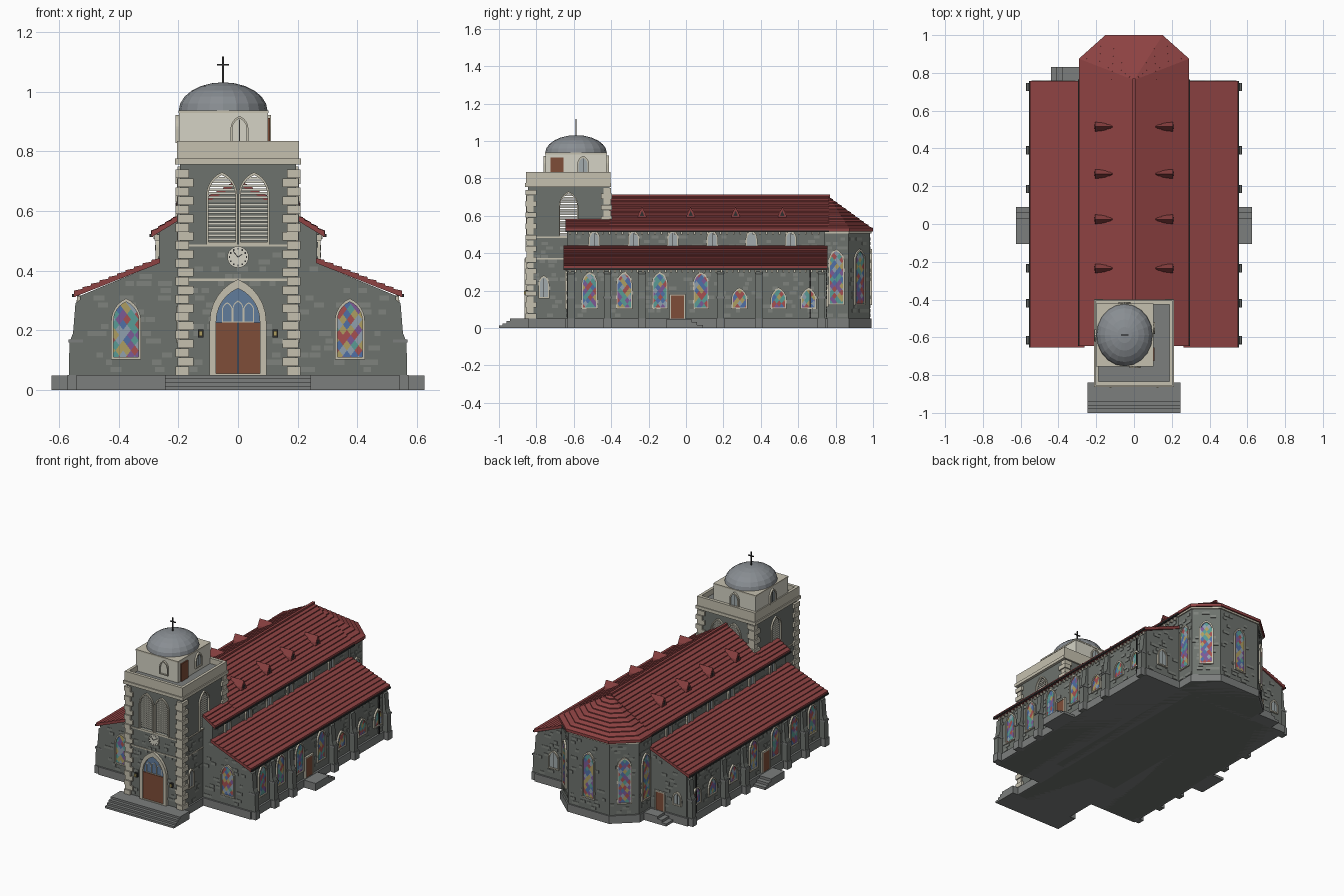
import bpy, bmesh, math, random
from mathutils import Matrix, Vector

if "Cube" in bpy.data.objects:
    bpy.data.objects.remove(bpy.data.objects["Cube"])
random.seed(4)

def mat(name, c):
    m = bpy.data.materials.new(name)
    m.diffuse_color = (*c, 1)
    m.use_nodes = True
    m.node_tree.nodes["Principled BSDF"].inputs["Base Color"].default_value = m.diffuse_color
    return m
STONE = mat("stone", (.155, .17, .155)); LIGHT = mat("light_stone", (.21, .225, .205))
BASE = mat("plinth_stone", (.2, .21, .205)); CREAM = mat("cream", (.56, .53, .43))
PALE = mat("pale_plaster", (.66, .65, .56)); ROOF = mat("roof_red", (.27, .055, .055))
WOOD = mat("wood", (.21, .075, .04)); DARK = mat("dark", (.03, .03, .03))
PANE = mat("pane", (.36, .41, .42)); BLUE = mat("blue_pane", (.12, .2, .33)); DOME = mat("dome_grey", (.25, .27, .29))
GLASS = [mat("glass_%d" % i, c) for i, c in enumerate([(.08, .16, .38), (.38, .08, .08), (.1, .33, .3),
         (.42, .34, .12), (.2, .1, .3), (.28, .35, .42)])]
I = Matrix()

def finish(name, bm, mats, M=I):
    bmesh.ops.recalc_face_normals(bm, faces=bm.faces)
    bm.transform(M)
    me = bpy.data.meshes.new(name)
    bm.to_mesh(me); bm.free()
    for m in (mats if isinstance(mats, list) else [mats]):
        me.materials.append(m)
    ob = bpy.data.objects.new(name, me)
    bpy.context.collection.objects.link(ob)
    return ob

def prism(name, pts, y0, y1, m, M=I):
    """Profile in x,z extruded along y."""
    bm = bmesh.new()
    a = [bm.verts.new((p[0], y0, p[1])) for p in pts]
    b = [bm.verts.new((p[0], y1, p[1])) for p in pts]
    bm.faces.new(a); bm.faces.new(b)
    for i in range(len(pts)):
        j = (i + 1) % len(pts)
        bm.faces.new((a[i], a[j], b[j], b[i]))
    return finish(name, bm, m, M)

def plan(name, pts, z0, z1, m):
    return prism(name, pts, -z1, -z0, m, Matrix.Rotation(-math.pi / 2, 4, 'X'))

def boxes(name, lst, m, M=I):
    """Many boxes (x0,x1,y0,y1,z0,z1) in one object."""
    bm = bmesh.new()
    for x0, x1, y0, y1, z0, z1 in lst:
        T = Matrix.Translation(((x0+x1)/2, (y0+y1)/2, (z0+z1)/2)) @ Matrix.Diagonal((abs(x1-x0), abs(y1-y0), abs(z1-z0), 1))
        bmesh.ops.create_cube(bm, size=1, matrix=T)
    return finish(name, bm, m, M)

def at(x, y, z=0, deg=0):
    """Local frame facing -y, turned about z (90 = faces +x)."""
    return Matrix.Translation((x, y, z)) @ Matrix.Rotation(math.radians(deg), 4, 'Z')

def lancet(a, h, z=0, cx=0, n=6):
    r = min(1.5 * a, h * .8); R = (a*a + r*r) / (2*a); t = math.asin(min(1, r / R))
    arc = [(a - R + R*math.cos(t*i/n), h - r + R*math.sin(t*i/n)) for i in range(n + 1)]
    pts = [(-a, 0), (a, 0)] + arc + [(-x, q) for x, q in arc[-2::-1]]
    return [(x + cx, q + z) for x, q in pts]

def surround(name, a, h, t, d, m, M):
    """Pointed frame around an opening."""
    out, inn = [(x, q - t) for x, q in lancet(a + t, h + 2.4*t)], lancet(a, h)
    bm = bmesh.new()
    L = [[bm.verts.new((x, y, z)) for x, z in p] for p, y in ((out, 0), (out, -d), (inn, -d), (inn, 0))]
    n = len(out)
    for k in range(3):
        for i in range(n):
            j = (i + 1) % n
            bm.faces.new((L[k][i], L[k][j], L[k+1][j], L[k+1][i]))
    return finish(name, bm, m, M)

def window(name, a, h, M, stained=True, pane=PANE, t=.008):
    surround(name + "_surround", a, h, t, .011, CREAM, M)
    bm = bmesh.new()
    bm.faces.new([bm.verts.new((x, -.004, z)) for x, z in lancet(a, h)])
    if stained:  # diamond leading
        s = .026
        for sx in (1, -1):
            for k in range(-14, 15):
                bmesh.ops.bisect_plane(bm, geom=bm.verts[:] + bm.edges[:] + bm.faces[:],
                                       plane_co=(sx * k * s + .003, 0, h * .4), plane_no=(sx, 0, .75))
        for f in bm.faces:
            f.material_index = random.randrange(len(GLASS))
    finish(name + "_glass", bm, GLASS if stained else pane, M)
    if not stained:
        boxes(name + "_bars", [(-.001, .001, -.006, -.003, 0, h * .95)], DARK, M)

def rough_stones(name, w, z0, z1, n, M, top=None):
    """Scattered raised blocks on a wall of half width w."""
    L = []
    for _ in range(n):
        x = random.uniform(-w, w - .04); z = z0 + .024 * random.randrange(int((z1 - z0) / .024))
        if top is None or z + .02 < top(x) and z + .02 < top(x + .04):
            L.append((x, x + random.uniform(.02, .04), -.003, .002, z, z + .017))
    boxes(name, L, LIGHT, M)

# --- nave and aisles
prism("nave", [(-.265, 0), (.265, 0), (.265, .53), (0, .69), (-.265, .53)], -.41, .76, STONE)

def courses(p, q, n=10, t=.016):
    """Stepped tile courses from eave p up to ridge q."""
    (x0, z0), (x1, z1) = p, q
    top = []
    for i in range(n):
        for f, l in ((i / n, .006), ((i + 1) / n, 0)):
            top.append((x0 + (x1-x0)*f, z0 + (z1-z0)*f + l))
    return top + [(x1, z1 - t), (x0, z0 - t)]

AY = [-.515, -.33, -.14, .08]; SY = [.285, .495, .655]
for s, side in ((1, "right"), (-1, "left")):
    X = Matrix.Diagonal((s, 1, 1, 1))
    F = lambda y, z, x=.53: at(s * x, y, z, 90 * s)
    prism(side + "_aisle", [(.19, 0), (.53, 0), (.53, .315), (.265, .425), (.19, .425)], -.635, .75, STONE, X)
    prism(side + "_nave_front", [(.19, .3), (.265, .3), (.265, .53), (.19, .575)], -.635, -.4, STONE, X)
    prism(side + "_aisle_roof", courses((.55, .327), (.262, .441)), -.655, .757, ROOF, X)
    prism(side + "_nave_roof", courses((.29, .528), (0, .706), 12), -.41, .765, ROOF, X)
    prism(side + "_nave_roof_front", courses((.29, .528), (.2, .583), 4), -.645, -.41, ROOF, X)
    boxes(side + "_gutters", [(.545, .556, -.655, .757, .312, .322), (.285, .296, -.645, .765, .512, .522),
                              (.532, .54, .66, .668, 0, .32)], DARK, X)
    boxes(side + "_eave_brackets", [(.525, .54, -.625 + .03*i, -.615 + .03*i, .296, .314) for i in range(46)]
          + [(.26, .28, -.625 + .035*i, -.615 + .035*i, .5, .52) for i in range(39)], CREAM, X)
    boxes(side + "_plinth", [(.19, .542, -.645, .76, 0, .05)], BASE, X)
    for y in (-.615, -.42, -.235, .185, .39, .725):  # buttresses
        prism(side + "_buttress", [(.52, 0), (.568, 0), (.565, .16), (.553, .19), (.545, .29), (.52, .31)],
              y - .019, y + .019, STONE, X)
        boxes(side + "_buttress_cap", [(.52, .569, y - .021, y + .021, .158, .168), (.52, .572, y - .022, y + .022, 0, .05)], BASE, X)
    for y in AY:
        window(side + "_aisle_window", .035, .18, F(y, .11))
    for y in SY:
        window(side + "_small_window", .035, .095, F(y, .11))
    for i in range(6):
        window(side + "_clerestory_window", .023, .075, F(-.49 + .21*i, .437, .265), False)
    boxes(side + "_door", [(-.034, .034, -.008, .01, .05, .175)], WOOD, F(-.045, 0))
    boxes(side + "_door_frame", [(-.042, -.034, -.012, .01, .05, .183), (.034, .042, -.012, .01, .05, .183),
                                 (-.042, .042, -.012, .01, .175, .183)], CREAM, F(-.045, 0))
    boxes(side + "_side_steps", [(.52, .625, -.105, .03, 0, .048), (.52, .625, .03, .06, 0, .032),
                                 (.52, .625, .06, .09, 0, .016)], BASE, X)
    window(side + "_front_window", .042, .185, at(s * .375, -.635, .11))
    if s > 0:
        window("back_aisle_window", .03, .1, at(.41, .75, .12, 180), False)
    for y in (-.235, .025, .265, .515):  # roof vents
        prism(side + "_roof_vent", [(-.024, .59), (.024, .59), (.02, .61), (0, .648), (-.02, .61)], -.002, .09, ROOF, at(s * .205, y, 0, 90 * s))
        prism(side + "_vent_opening", [(-.012, .598), (.012, .598), (0, .628)], -.004, 0, DARK, at(s * .205, y, 0, 90 * s))
    rough_stones(side + "_aisle_stones", .67, .06, .3, 110, F(.06, 0))
    rough_stones(side + "_clerestory_stones", .67, .43, .52, 40, F(.06, 0, .265))
    slope = lambda x: .425 - .42 * max(0, abs(x) - .265)
    rough_stones(side + "_front_stones", .16, .06, .42, 45, at(s * .36, -.635), lambda x: slope(s * .36 + x))
    rough_stones(side + "_back_stones", .12, .06, .4, 30, at(s * .405, .75, 0, 180), lambda x: slope(s * .405 - x))
boxes("roof_ridge", [(-.008, .008, -.41, .77, .698, .714)], ROOF)

# back door in the left aisle, with its steps
boxes("back_door", [(-.028, .028, -.008, .01, .05, .165)], WOOD, at(-.345, .75, 0, 180))
boxes("back_door_frame", [(-.035, -.028, -.011, .01, .05, .172), (.028, .035, -.011, .01, .05, .172),
                          (-.035, .035, -.011, .01, .165, .172)], CREAM, at(-.345, .75, 0, 180))
window("back_left_window", .022, .07, at(-.465, .75, .12, 180), False)
boxes("back_steps", [(-.38, -.27, .74, .83, 0, .048), (-.41, -.38, .74, .83, 0, .032), (-.44, -.41, .74, .83, 0, .016)], BASE)

# --- apse
def apse(k):
    return [(-.275 - k, .74), (-.275 - k, .868 + k*.4), (-.145 - k*.4, .983 + k), (.145 + k*.4, .983 + k),
            (.275 + k, .868 + k*.4), (.275 + k, .74)]
plan("apse_walls", apse(0), 0, .53, STONE)
plan("apse_plinth", apse(.008), 0, .05, BASE)
plan("apse_cornice", apse(.008), .505, .525, CREAM)
bm = bmesh.new()
apex, rings = Vector((0, .762, .7)), []
eave = [Vector((x, max(y, .76), .528)) for x, y in apse(.017)]
for i in range(10):
    for f, l in ((i / 10, .006), ((i + 1) / 10 * .999, 0)):
        rings.append([bm.verts.new(p.lerp(apex, f) + Vector((0, 0, l))) for p in eave])
rings.insert(0, [bm.verts.new(p - Vector((0, 0, .012))) for p in eave])
for a, b in zip(rings, rings[1:]):
    for i in range(5):
        bm.faces.new((a[i], a[i+1], b[i+1], b[i]))
bm.faces.new(rings[0])
finish("apse_roof", bm, ROOF)
P = apse(0)
for (x0, y0), (x1, y1) in zip(P, P[1:]):
    nx, ny = -(y1 - y0), x1 - x0
    M = at((x0 + x1) / 2, (y0 + y1) / 2, 0, math.degrees(math.atan2(nx, -ny)))
    window("apse_window", .035, .28, M @ Matrix.Translation((0, 0, .13)))
    rough_stones("apse_stones", math.hypot(nx, ny) / 2, .06, .5, 32, M)

# --- tower shaft and open belfry
boxes("tower_shaft", [(-.195, .195, -.845, -.41, 0, .475)], STONE)
boxes("tower_plinth", [(-.205, .205, -.855, -.41, 0, .05)], BASE)

def belfry_wall(name, w, cs, M):
    bm = bmesh.new()
    for loop in [[(-w, .475), (w, .475), (w, .77), (-w, .77)]] + [lancet(.045, .225, .495, c) for c in cs]:
        v = [bm.verts.new((x, 0, z)) for x, z in loop]
        for i in range(len(v)):
            bm.edges.new((v[i], v[(i + 1) % len(v)]))
    bmesh.ops.triangle_fill(bm, edges=bm.edges[:], use_beauty=True)
    g = bmesh.ops.extrude_face_region(bm, geom=bm.faces[:])
    bmesh.ops.translate(bm, verts=[e for e in g["geom"] if isinstance(e, bmesh.types.BMVert)], vec=(0, .025, 0))
    finish(name, bm, STONE, M)
    for c in cs:
        surround(name + "_arch", .045, .225, .007, .01, CREAM, M @ Matrix.Translation((c, 0, .495)))
        sl = []
        for i in range(17):
            z = .006 + .0128 * i
            u = max(0, (z - .157) / .068)
            hw = .045 * math.sqrt(max(0, 1 - u ** 1.6))
            sl.append((c - hw, c + hw, .004, .018, .495 + z, .503 + z))
        boxes(name + "_louvres", sl, PALE, M)
for nm, w, cs, M in (("belfry_front", .195, (-.054, .054), at(0, -.845)), ("belfry_back", .195, (-.054, .054), at(0, -.41, 0, 180)),
                     ("belfry_right", .2175, (0,), at(.195, -.6275, 0, 90)), ("belfry_left", .2175, (0,), at(-.195, -.6275, 0, -90))):
    belfry_wall(nm, w, cs, M)
    if "back" not in nm:
        rough_stones(nm + "_stones", w - .03, .06, .48, 50, M)
Q = []
for sx in (-1, 1):  # corner quoins with alternating lengths
    for yc, d, z0 in ((-.845, 1, .05), (-.41, -1, .45)):
        for i in range(int((.76 - z0) / .03)):
            a, b = (.045, .03) if i % 2 else (.03, .045)
            k = .008 if i % 2 else .014
            z = z0 + .03 * i
            Q.append((sx * (.195 - a), sx * (.195 + k), yc - d * k, yc + d * b, z, z + .0285))
boxes("tower_quoins", Q, CREAM)
boxes("tower_string_courses", [(-.2, .2, -.85, -.41, z, z + .008) for z in (.365, .48)], CREAM)
boxes("tower_cornice", [(-.212, .212, -.862, -.4, .755, .775)], CREAM)
boxes("tower_parapet", [(-.205, .205, -.855, -.835, .775, .834), (-.205, .205, -.425, -.405, .775, .834),
                        (-.205, -.187, -.855, -.405, .775, .834), (.187, .205, -.855, -.405, .775, .834)], CREAM)
boxes("tower_deck", [(-.19, .19, -.84, -.42, .76, .8)], BASE)
for s in (1, -1):
    window("tower_side_window", .021, .105, at(s * .195, -.76, .165, 90 * s), False)
    boxes("wall_lamp", [(s*.125 - .006, s*.125 + .006, -.865, -.845, .18, .197)], GLASS[3])
    boxes("lamp_frame", [(s*.125 - .009, s*.125 + .009, -.858, -.845, .175, .202)], DARK)

# entrance portal
surround("portal_surround", .073, .285, .022, .018, CREAM, at(0, -.845, .055))
prism("portal_tympanum", lancet(.073, .285, .055), -.85, -.84, BLUE)
boxes("entrance_doors", [(-.073, -.001, -.856, -.845, .05, .225), (.001, .073, -.856, -.845, .05, .225)], WOOD)
for x in (-.036, 0, .036):
    surround("tympanum_tracery", .015, .06 if x else .066, .003, .004, CREAM, at(x, -.85, .229))
boxes("entrance_steps", [(-.245, .245, -1 + .02*i, -.84, .0125*i, .0125*(i+1)) for i in range(4)], BASE)

# clock
prism("clock_face", [(.036*math.cos(k*math.pi/12), .445 + .036*math.sin(k*math.pi/12)) for k in range(24)], -.857, -.84, PALE)
boxes("clock_marks", [(.028*math.cos(k*math.pi/6) - .002, .028*math.cos(k*math.pi/6) + .002, -.859, -.856,
      .445 + .028*math.sin(k*math.pi/6) - .003, .445 + .028*math.sin(k*math.pi/6) + .003) for k in range(12)], DARK)
for a, l in ((55, .018), (-40, .026)):
    boxes("clock_hand", [(-.0015, .0015, -.859, -.856, 0, l)], DARK, Matrix.Translation((0, 0, .445)) @ Matrix.Rotation(math.radians(a), 4, 'Y'))

# --- domed lantern
boxes("lantern", [(-.198, .1, -.752, -.424, .78, .93)], PALE)
boxes("lantern_rim", [(-.2, .102, -.754, -.422, .928, .937)], CREAM)
window("lantern_front_window", .024, .075, at(.005, -.752, .835), False, PALE, .006)
window("lantern_side_window", .024, .075, at(.1, -.55, .835, 90), False)
window("lantern_left_window", .024, .075, at(-.198, -.59, .835, -90), False)
window("lantern_back_window", .024, .075, at(-.05, -.424, .835, 180), False)
boxes("lantern_door", [(.095, .108, -.725, -.655, .8, .912)], WOOD)
bm = bmesh.new()
bmesh.ops.create_uvsphere(bm, u_segments=20, v_segments=12, radius=1)
bmesh.ops.delete(bm, geom=[v for v in bm.verts if v.co.z < -.01], context='VERTS')
finish("dome", bm, DOME, Matrix.Translation((-.05, -.588, .935)) @ Matrix.Diagonal((.149, .165, .096, 1)))
boxes("cross", [(-.053, -.047, -.591, -.585, 1.02, 1.117), (-.07, -.03, -.591, -.585, 1.087, 1.093)], DARK)
